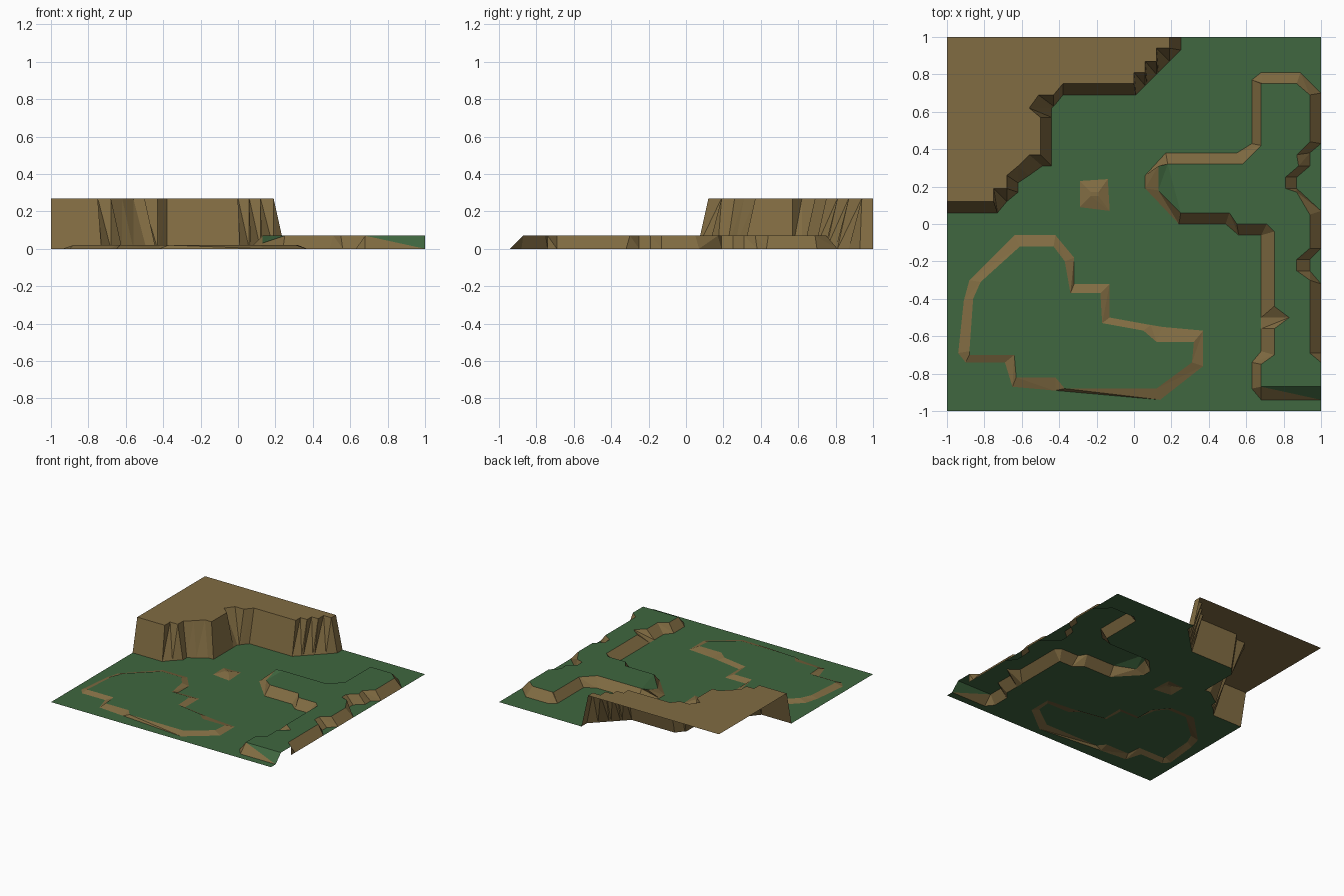
import bpy, bmesh
from mathutils import Vector
from mathutils.geometry import delaunay_2d_cdt

if "Cube" in bpy.data.objects:
    bpy.data.objects.remove(bpy.data.objects["Cube"])


def material(name, rgb):
    m = bpy.data.materials.new(name)
    m.diffuse_color = (*rgb, 1)
    m.use_nodes = True
    m.node_tree.nodes["Principled BSDF"].inputs["Base Color"].default_value = m.diffuse_color
    return m


GRASS = material("grass", (0.05, 0.135, 0.05))
EARTH = material("earth", (0.22, 0.15, 0.055))


def inside(p, loop):
    hit = False
    for a, b in zip(loop, loop[1:] + loop[:1]):
        if (a[1] > p[1]) != (b[1] > p[1]):
            if p[0] < a[0] + (p[1] - a[1]) * (b[0] - a[0]) / (b[1] - a[1]):
                hit = not hit
    return hit


def fill(bm, outline, holes, z_of, mat):
    """Triangulate an outline, leaving out the holes; all faces point up."""
    loops = [outline] + holes
    pts = [Vector(p) for l in loops for p in l]
    edges, n = [], 0
    for l in loops:
        edges += [(n + i, n + (i + 1) % len(l)) for i in range(len(l))]
        n += len(l)
    co, _, tris, *_ = delaunay_2d_cdt(pts, edges, [], 0, 1e-5)
    vs = [bm.verts.new((c.x, c.y, z_of(c))) for c in co]
    for t in tris:
        c = sum((co[i] for i in t), Vector((0, 0))) / len(t)
        if inside(c, outline) and not any(inside(c, h) for h in holes):
            bm.faces.new([vs[i] for i in t]).material_index = mat


def finish(bm, name):
    bmesh.ops.remove_doubles(bm, verts=bm.verts, dist=1e-4)
    bmesh.ops.dissolve_degenerate(bm, edges=bm.edges, dist=1e-4)
    for f in bm.faces:
        f.normal_update()
        if f.normal.z < 0:
            f.normal_flip()
    me = bpy.data.meshes.new(name)
    bm.to_mesh(me)
    bm.free()
    me.materials.append(GRASS)
    me.materials.append(EARTH)
    bpy.context.collection.objects.link(bpy.data.objects.new(name, me))


def terrace(name, rim, height, top_mat, closed=True, corners=(), dips=(), grass_slopes=()):
    """Raised flat area: each rim row is top x, y and foot x, y. Returns the foot outline."""
    def z_of(c):
        for x, y, z in dips:
            if abs(c[0] - x) + abs(c[1] - y) < 1e-3:
                return z
        return height
    bm = bmesh.new()
    rows = list(zip(rim, rim[1:] + rim[:1]))
    for i, (a, b) in enumerate(rows if closed else rows[:-1]):
        ta, tb = ((*r[:2], z_of(r)) for r in (a, b))
        fa, fb = ((*r[2:], 0) for r in (a, b))
        for k, tri in enumerate(((ta, tb, fa), (tb, fb, fa))):
            if len(set(tri)) == 3:
                f = bm.faces.new([bm.verts.new(p) for p in tri])
                f.material_index = 0 if k == 0 and i in grass_slopes else 1
    top = [r[:2] for r in rim] + list(corners)
    fill(bm, [p for i, p in enumerate(top) if p != top[i - 1]], [], z_of, top_mat)
    finish(bm, name)
    foot = [r[2:] for r in rim] + list(corners)
    return [p for i, p in enumerate(foot) if p != foot[i - 1]]


# high earth cliff in the back left corner
cliff = [
    (-1, .12, -1, .06), (-.75, .12, -.73, .06), (-.75, .19, -.68, .12),
    (-.68, .19, -.62, .17), (-.68, .26, -.62, .22), (-.62, .31, -.56, .26),
    (-.56, .37, -.49, .31), (-.5, .37, -.44, .31), (-.5, .57, -.44, .57),
    (-.56, .62, -.44, .62), (-.51, .69, -.43, .63), (-.43, .69, -.42, .64),
    (-.38, .75, -.38, .69), (0, .75, .01, .69), (0, .81, .06, .74),
    (.06, .81, .07, .75), (.06, .87, .12, .80), (.12, .87, .13, .81),
    (.12, .94, .19, .87), (.19, .94, .25, .93), (.19, 1, .25, 1)]

# grassy terrace along the right side
shelf = [
    (1, -.87, 1, -.94), (.68, -.87, .68, -.94), (.68, -.87, .63, -.88),
    (.68, -.75, .63, -.74), (.75, -.70, .68, -.68), (.75, -.56, .68, -.56),
    (.83, -.50, .68, -.50), (.75, -.44, .68, -.44), (.75, -.04, .68, -.06),
    (.71, 0, .68, -.06), (.55, 0, .56, -.06), (.51, .06, .49, 0),
    (.25, .06, .24, 0), (.13, .18, .06, .19), (.13, .31, .06, .26),
    (.18, .32, .17, .38), (.58, .32, .55, .38), (.68, .42, .63, .43),
    (.68, .75, .63, .77), (.69, .75, .68, .81), (.87, .75, .89, .81),
    (.94, .69, 1, .70), (.94, .44, 1, .43), (.87, .37, .94, .38),
    (.88, .31, .94, .31), (.81, .25, .87, .25), (.81, .19, .87, .19),
    (.87, .17, 1, .07), (.94, .05, 1, .05), (.94, -.13, 1, -.13),
    (.87, -.19, .94, -.19), (.87, -.25, .94, -.25), (.94, -.30, 1, -.32),
    (.94, -.69, 1, -.69), (1, -.74, 1, -.74)]

# very low mound at the front left
mound = [
    (-.61, -.12, -.64, -.06), (-.43, -.12, -.42, -.06), (-.37, -.20, -.32, -.18),
    (-.34, -.37, -.32, -.32), (-.18, -.37, -.13, -.32), (-.17, -.53, -.13, -.50),
    (.05, -.57, .09, -.54), (.12, -.63, .15, -.55), (.32, -.63, .37, -.57),
    (.31, -.74, .37, -.76), (.12, -.88, .14, -.94), (-.37, -.88, -.42, -.89),
    (-.42, -.82, -.43, -.89), (-.63, -.82, -.65, -.87), (-.64, -.70, -.69, -.74),
    (-.88, -.70, -.90, -.74), (-.88, -.68, -.94, -.69), (-.86, -.40, -.91, -.41),
    (-.82, -.31, -.88, -.30)]

# small hump in the middle
hump = [(-.23, .17, -.29, .23), (-.19, .17, -.14, .24),
        (-.19, .15, -.13, .07), (-.23, .15, -.29, .09)]

feet = [
    terrace("cliff", cliff, .27, 1, closed=False, corners=[(-1, 1)]),
    terrace("grass_terrace", shelf, .07, 0, closed=False,
            dips=[(.13, .18, .03), (1, -.74, .07)], grass_slopes=(0,)),
    terrace("low_mound", mound, .02, 0),
    terrace("small_hump", hump, .02, 1)]

# flat grass ground around the raised parts
bm = bmesh.new()
fill(bm, [(-1, -1), (1, -1), (1, 1), (-1, 1)], feet, lambda c: 0, 0)
finish(bm, "ground")
